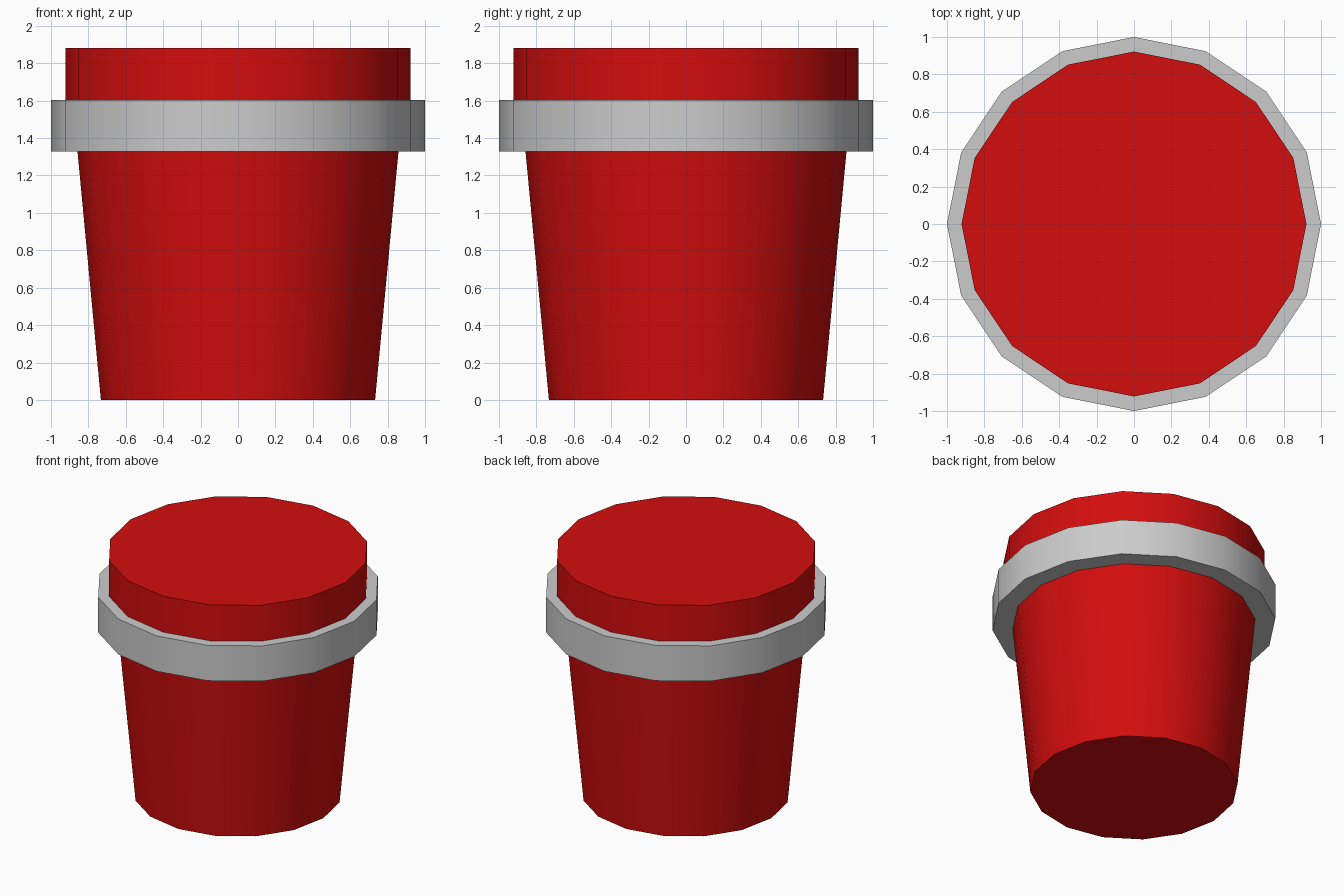
import bpy, bmesh
from math import cos, sin, pi, radians

if "Cube" in bpy.data.objects:
    bpy.data.objects.remove(bpy.data.objects["Cube"])

SIDES = 16

red = bpy.data.materials.new("red")
red.diffuse_color = (0.65, 0.004, 0.004, 1)
red.use_nodes = True
red.node_tree.nodes["Principled BSDF"].inputs["Base Color"].default_value = red.diffuse_color


def lathe(name, profile, material=None):
    """Spin a (radius, z) profile; a zero radius closes with a flat cap."""
    bm = bmesh.new()
    rings = [[bm.verts.new((r * cos(2 * pi * i / SIDES), r * sin(2 * pi * i / SIDES), z))
              for i in range(SIDES)] for r, z in profile if r > 0]
    for low, high in zip(rings, rings[1:]):
        for i in range(SIDES):
            j = (i + 1) % SIDES
            bm.faces.new((low[i], low[j], high[j], high[i]))
    if profile[0][0] == 0:
        bm.faces.new(rings[0][::-1])
    if profile[-1][0] == 0:
        bm.faces.new(rings[-1])
    mesh = bpy.data.meshes.new(name)
    bm.to_mesh(mesh)
    bm.free()
    if material:
        mesh.materials.append(material)
    obj = bpy.data.objects.new(name, mesh)
    bpy.context.collection.objects.link(obj)
    bpy.ops.object.select_all(action='DESELECT')
    obj.select_set(True)
    bpy.context.view_layer.objects.active = obj
    bpy.ops.object.shade_smooth_by_angle(angle=radians(30))
    return obj


# Tapered cup body, running up to the underside of the band
lathe("cup_body", [(0, 0), (0.733, 0), (0.858, 1.328)], red)
# Projecting grey band
lathe("band", [(0.858, 1.328), (1.0, 1.328), (1.0, 1.603), (0.922, 1.603)])
# Straight-sided top
lathe("top_cap", [(0.922, 1.603), (0.922, 1.882), (0, 1.882)], red)
